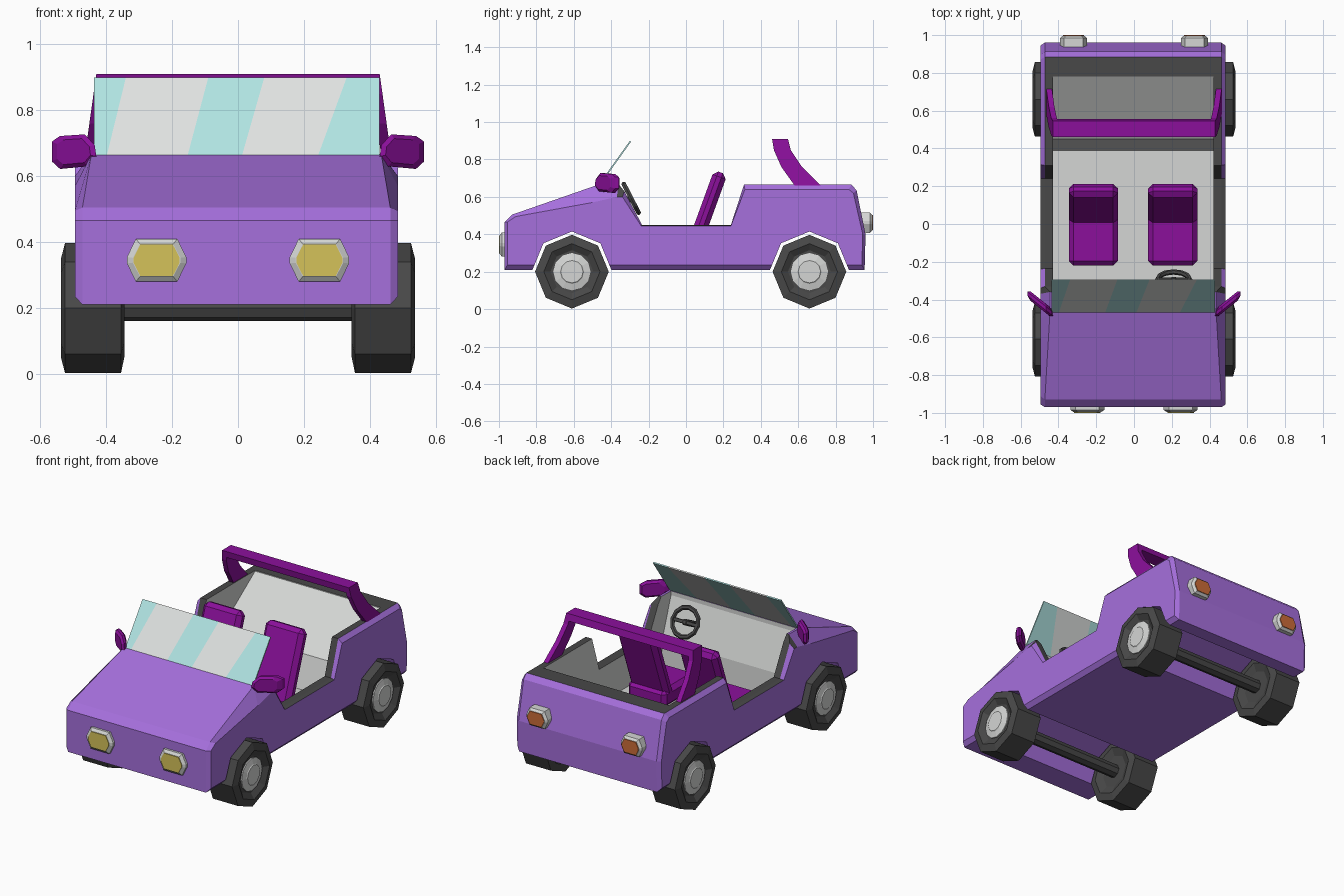
import bpy, bmesh, math
from mathutils import Vector, Matrix

cube = bpy.data.objects.get("Cube")
if cube:
    bpy.data.objects.remove(cube, do_unlink=True)


def material(name, r, g, b):
    m = bpy.data.materials.new(name)
    m.use_nodes = True
    m.diffuse_color = (r, g, b, 1)
    m.node_tree.nodes["Principled BSDF"].inputs["Base Color"].default_value = (r, g, b, 1)
    return m


PAINT = material("lilac_paint", 0.38, 0.16, 0.72)
TRIM = material("deep_purple_trim", 0.26, 0.005, 0.33)
DARK = material("dark_rubber", 0.065, 0.065, 0.065)
GREY = material("light_grey", 0.66, 0.67, 0.66)
GLASS = material("pale_glass", 0.75, 0.77, 0.76)
TINT = material("aqua_glass", 0.44, 0.78, 0.77)
YELLOW = material("yellow_lamp", 0.66, 0.54, 0.1)
ORANGE = material("orange_lamp", 0.6, 0.15, 0.04)


def finish(name, bm, *mats):
    bmesh.ops.recalc_face_normals(bm, faces=bm.faces[:])
    mesh = bpy.data.meshes.new(name)
    bm.to_mesh(mesh)
    bm.free()
    for m in mats:
        mesh.materials.append(m)
    ob = bpy.data.objects.new(name, mesh)
    bpy.context.collection.objects.link(ob)
    return ob


def loft(name, rings, *mats):
    """Skin a list of point rings and cap both ends."""
    bm = bmesh.new()
    rows = [[bm.verts.new(p) for p in ring] for ring in rings]
    n = len(rows[0])
    for a, b in zip(rows, rows[1:]):
        for i in range(n):
            j = (i + 1) % n
            bm.faces.new((a[i], a[j], b[j], b[i]))
    bm.faces.new(rows[0])
    bm.faces.new(rows[-1])
    return finish(name, bm, *mats)


def prism(name, profile, x0, x1, mat):
    """Extrude a (y, z) profile across x."""
    return loft(name, [[(x, y, z) for y, z in profile] for x in (x0, x1)], mat)


def circle(r, y, z, n=8):
    return [(y + r * math.cos(math.tau * i / n), z + r * math.sin(math.tau * i / n))
            for i in range(n)]


def lathe(name, profile, y, z, n, mat, s=1):
    """Rings of (x, radius) around an axle line."""
    return loft(name, [[(s * x, *p) for p in circle(r, y, z, n)] for x, r in profile], mat)


def soft_box(name, size, matrix, bevel, mat):
    bm = bmesh.new()
    bmesh.ops.create_cube(bm, size=1)
    bmesh.ops.scale(bm, vec=size, verts=bm.verts[:])
    bmesh.ops.bevel(bm, geom=bm.edges[:], offset=bevel, segments=1, affect='EDGES')
    bm.transform(matrix)
    return finish(name, bm, mat)


# Body shell: flat side outline, then a slightly inset upper outline on each side
side = [(-.955, .235), (-.955, .465), (-.91, .495), (-.50, .57), (-.37, .60), (-.34, .60),
        (-.24, .445), (.24, .445), (.315, .64), (.87, .64), (.895, .62), (.945, .40), (.94, .235)]
inset = [(-.97, .21), (-.97, .465), (-.93, .505), (-.47, .665), (-.36, .668), (-.33, .63),
         (-.235, .45), (.24, .45), (.31, .665), (.885, .665), (.912, .635), (.96, .40), (.955, .21)]
OFF = -.005


def inset_ring(s):
    return [(s * (.44 if -.5 < y < -.35 else .467) + OFF, y, z) for y, z in inset]


body = loft("body", [[(-.49 + OFF, *p) for p in side], inset_ring(-1), inset_ring(1),
                     [(.49 + OFF, *p) for p in side]], PAINT, GREY, DARK)

# Hollow out the cabin and the two axle tunnels
FRONT, REAR, AXLE_Z = -.61, .66, .2
cabin = [(-.455, 1), (-.455, .64), (-.37, .40), (-.36, .24), (.39, .24), (.45, .43),
         (.78, .66), (.78, 1)]
cutters = [prism("cabin_cutter", cabin, -.43, .42, GREY)]
for y in (FRONT, REAR):
    cutters.append(prism("arch_cutter", circle(.215, y, AXLE_Z), -.7, .7, PAINT))
bpy.context.view_layer.objects.active = body
for cutter in cutters:
    mod = body.modifiers.new("cut", 'BOOLEAN')
    mod.object = cutter
    mod.operation = 'DIFFERENCE'
    mod.solver = 'EXACT'
    mod.material_mode = 'TRANSFER'
    bpy.ops.object.modifier_apply(modifier=mod.name)
    bpy.data.objects.remove(cutter, do_unlink=True)

# Dark rim on the upward faces of the open cabin walls
for f in body.data.polygons:
    c = f.center
    if (f.material_index == 0 and f.normal.z > .2 and c.z > .44 and -.37 < c.y < .887
            and (abs(c.x - OFF) < .472 or abs(c.y) < .23)):
        f.material_index = 2

# Windshield: slanted plate of alternating stripes
low, high = [-.437, -.40, -.155, .01, .24, .43], [-.437, -.34, -.09, .08, .33, .43]
back = Vector((0, .007, -.004))
for i in range(5):
    quad = [Vector(p) for p in ((low[i], -.475, .655), (low[i + 1], -.475, .655),
                                (high[i + 1], -.30, .90), (high[i], -.30, .90))]
    loft("windshield_stripe", [quad, [p + back for p in quad]], GLASS if i % 2 else TINT)

# Roll bar: curved legs leaning inwards, joined by a top bar
leg = [(.46, .91), (.545, .91), (.56, .85), (.62, .76), (.725, .655), (.585, .655),
       (.51, .76), (.47, .85)]


def lean(s, inner):
    return [(s * (.465 - .14 * (z - .66) - inner), y, z) for y, z in leg]


for s in (-1, 1):
    loft("roll_bar_leg", [lean(s, 0), lean(s, .03)], TRIM)
prism("roll_bar_top", [(.46, .91), (.545, .91), (.555, .87), (.467, .87)], -.425, .425, TRIM)

# Seats
for x in (-.215, .205):
    soft_box("seat_cushion", (.26, .32, .11), Matrix.Translation((x, -.06, .295)), .025, TRIM)
    tilt = Matrix.Translation((x, .105, .51)) @ Matrix.Rotation(math.radians(-20), 4, 'X')
    soft_box("seat_back", (.26, .075, .47), tilt, .025, TRIM)

# Steering wheel and column
centre = Vector((.21, -.293, .592))
turn = Matrix.Translation(centre) @ Vector((0, .165, .085)).to_track_quat('Z', 'Y').to_matrix().to_4x4()
bm = bmesh.new()
rows = []
for i in range(12):
    a = math.tau * i / 12
    rows.append([bm.verts.new(turn @ Vector((r * math.cos(a), r * math.sin(a), h)))
                 for r, h in circle(.014, .085, 0, 6)])
for i in range(12):
    a, b = rows[i], rows[(i + 1) % 12]
    for j in range(6):
        k = (j + 1) % 6
        bm.faces.new((a[j], a[k], b[k], b[j]))
finish("steering_wheel", bm, DARK)
soft_box("steering_spoke", (.17, .022, .014), turn, .003, DARK)
soft_box("steering_column", (.035, .035, .14), turn @ Matrix.Translation((0, 0, -.06)), .008, DARK)

# Door mirrors, swept backwards
mirror = [(.43, .66), (.455, .63), (.54, .622), (.565, .645), (.565, .705), (.54, .722),
          (.465, .727), (.435, .695)]


def mirror_ring(s, shift, k):
    return [(s * (.5 + (x - .5) * k), -.42 + (x - .5) * .8 * k + shift, .675 + (z - .675) * k)
            for x, z in mirror]


for s in (-1, 1):
    loft("door_mirror", [mirror_ring(s, d, k) for d, k in
                         ((-.025, .75), (-.01, 1), (.01, 1), (.025, .75))], TRIM)

# Wheels and axles
tyre = [(.365, .10), (.345, .15), (.355, .197), (.525, .197), (.537, .15), (.515, .115)]
hub = [(.50, .10), (.522, .10), (.53, .065), (.534, .06)]
for y in (FRONT, REAR):
    for s in (-1, 1):
        lathe("tyre", tyre, y, AXLE_Z, 8, DARK, s)
        lathe("hub_cap", hub, y, AXLE_Z, 12, GREY, s)
    lathe("axle", [(-.37, .04), (.37, .04)], y, AXLE_Z, 8, DARK)


# Lamps: bevelled grey bezel with a thin coloured lens
def lamp_ring(x, y, z, w, h):
    return [(x + a * w, y, z + b * h) for a, b in
            ((1, .15), (.7, 1), (-.7, 1), (-1, .15), (-1, -.15), (-.7, -1), (.7, -1), (1, -.15))]


def lamp(name, x, z, w, h, y0, y1, lens):
    d = math.copysign(.004, y1)
    mid = y1 - 4 * d
    loft(name + "_bezel", [lamp_ring(x, y0, z, w, h), lamp_ring(x, mid, z, w, h),
                           lamp_ring(x, y1 - d, z, w * .8, h * .76)], GREY)
    loft(name + "_lens", [lamp_ring(x, y, z, w * .78, h * .74) for y in (y1 - 2 * d, y1)], lens)


for s in (-1, 1):
    lamp("headlight", s * .247, .345, .09, .065, -.95, -1, YELLOW)
    lamp("tail_light", s * .32, .462, .072, .054, .92, 1, ORANGE)
